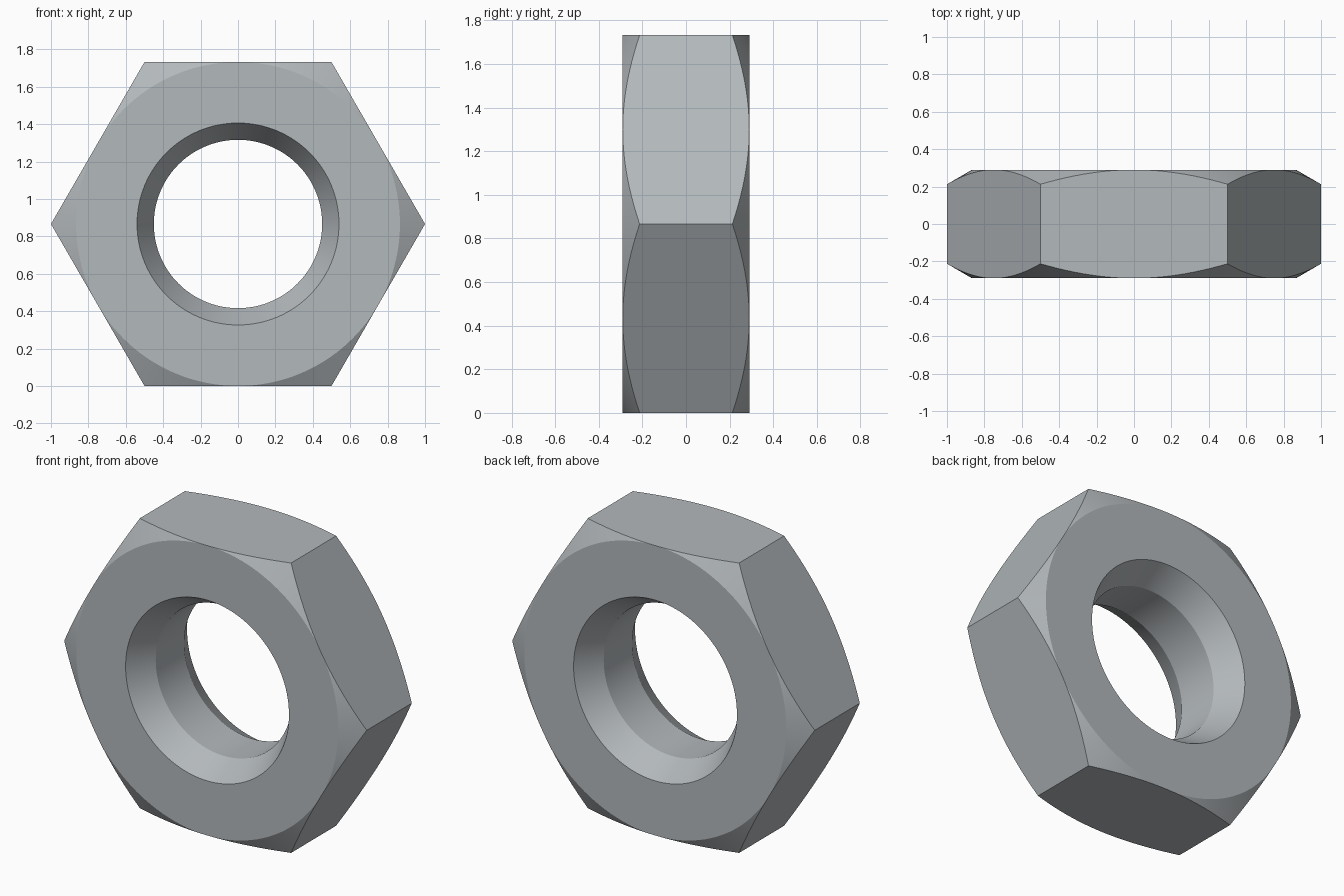
import bpy
import bmesh
from math import cos, sin, pi, radians, tan

cube = bpy.data.objects.get("Cube")
if cube:
    bpy.data.objects.remove(cube)

SEGMENTS = 144             # divisible by 12, so corners and flat centres get vertices
APOTHEM = cos(pi / 6)      # hexagon with corner radius 1
HALF = 0.29                # half thickness
BORE, MOUTH = 0.45, 0.54   # hole radius and countersink radius
SINK = (MOUTH - BORE) * tan(radians(60))

steel = bpy.data.materials.new("steel grey")
steel.use_nodes = True
colour = (0.45, 0.48, 0.50, 1)
steel.diffuse_color = colour
steel.node_tree.nodes["Principled BSDF"].inputs["Base Color"].default_value = colour


def section(angle):
    """Closed cross-section (radius, y) of the nut at one angle."""
    hexagon = APOTHEM / cos((angle % (pi / 3)) - pi / 6)
    corner = HALF - (hexagon - APOTHEM) * tan(radians(30))
    front = [(BORE, -HALF + SINK), (MOUTH, -HALF), (APOTHEM, -HALF), (hexagon, -corner)]
    return front + [(r, -y) for r, y in reversed(front)]


# Hexagonal body, corner chamfers, countersinks and bore as one swept surface
bm = bmesh.new()
rings = []
for i in range(SEGMENTS):
    a = 2 * pi * i / SEGMENTS
    rings.append([bm.verts.new((r * cos(a), y, APOTHEM + r * sin(a)))
                  for r, y in section(a)])
for i, ring in enumerate(rings):
    after = rings[(i + 1) % SEGMENTS]
    for j in range(len(ring)):
        k = (j + 1) % len(ring)
        bm.faces.new((ring[j], ring[k], after[k], after[j]))
# Chamfer meets the flats at their centres
bmesh.ops.remove_doubles(bm, verts=bm.verts, dist=1e-5)
bmesh.ops.recalc_face_normals(bm, faces=bm.faces)

mesh = bpy.data.meshes.new("hex_nut")
bm.to_mesh(mesh)
bm.free()
mesh.materials.append(steel)
nut = bpy.data.objects.new("hex_nut", mesh)
bpy.context.collection.objects.link(nut)

# Smooth cones and bore, crisp edges between surfaces
bpy.ops.object.select_all(action="DESELECT")
nut.select_set(True)
bpy.context.view_layer.objects.active = nut
bpy.ops.object.shade_smooth_by_angle(angle=radians(20))
